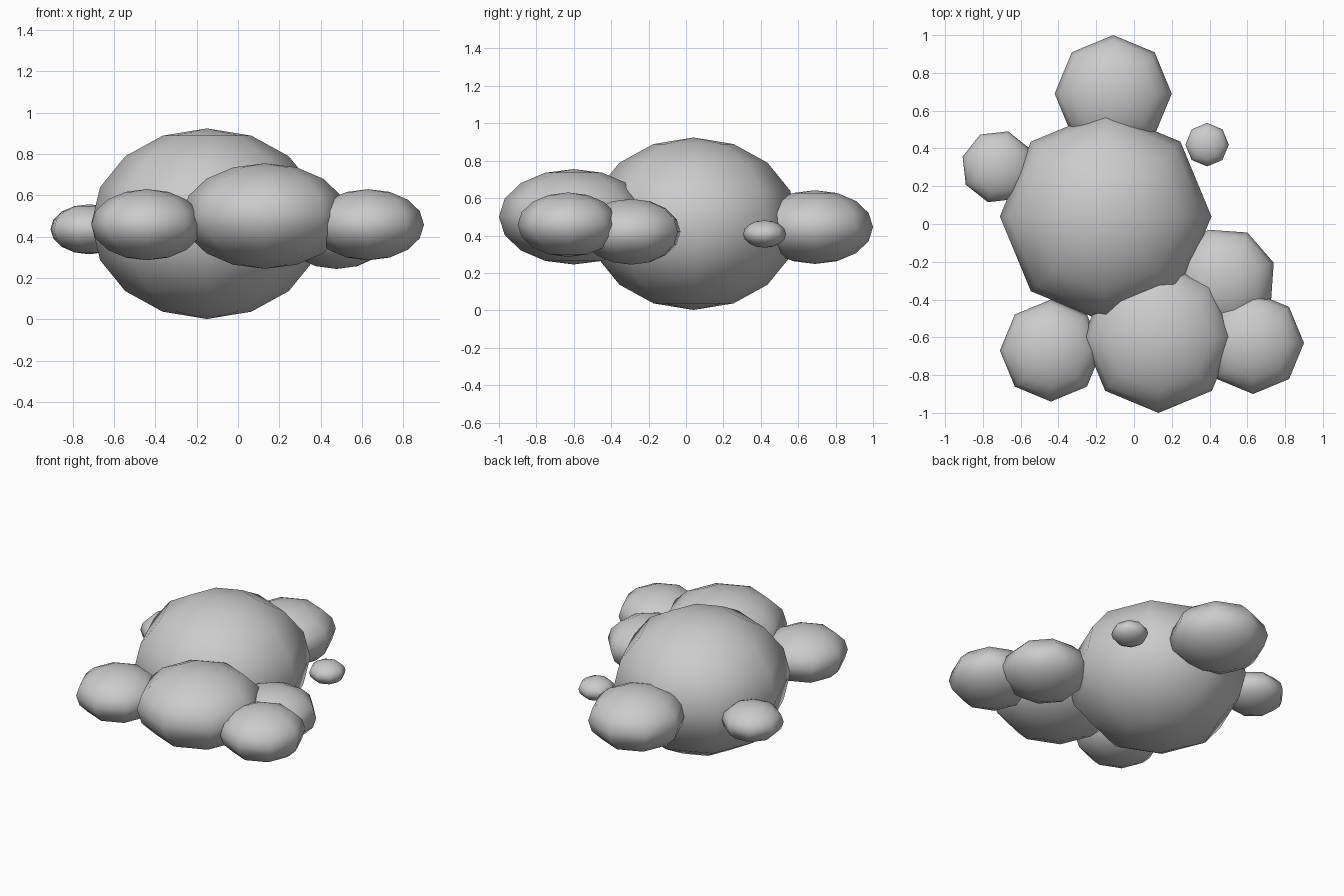
import bpy
import math

if "Cube" in bpy.data.objects:
    bpy.data.objects.remove(bpy.data.objects["Cube"])


def puff(name, centre, radius, half_height, turn=0):
    """Squashed low-poly ball, smooth shaded."""
    bpy.ops.mesh.primitive_uv_sphere_add(segments=8, ring_count=8, radius=1, location=centre)
    ob = bpy.context.object
    ob.name = name
    ob.scale = (radius, radius, half_height)
    ob.rotation_euler.z = math.radians(turn)
    bpy.ops.object.shade_smooth()
    return ob


# Large central puff
puff("main_puff", (-0.15, 0.04, 0.463), 0.56, 0.461)

# Front cluster
puff("front_puff", (0.13, -0.60, 0.50), 0.40, 0.255)
puff("front_left_puff", (-0.44, -0.67, 0.458), 0.27, 0.172)
puff("front_right_puff", (0.63, -0.63, 0.458), 0.27, 0.172)
puff("right_side_puff", (0.477, -0.293, 0.42), 0.277, 0.176, 18.5)

# Back cluster
puff("back_puff", (-0.11, 0.69, 0.445), 0.31, 0.197)
puff("back_left_puff", (-0.72, 0.303, 0.436), 0.195, 0.121, 29)
puff("small_back_right_puff", (0.387, 0.42, 0.408), 0.115, 0.073)
